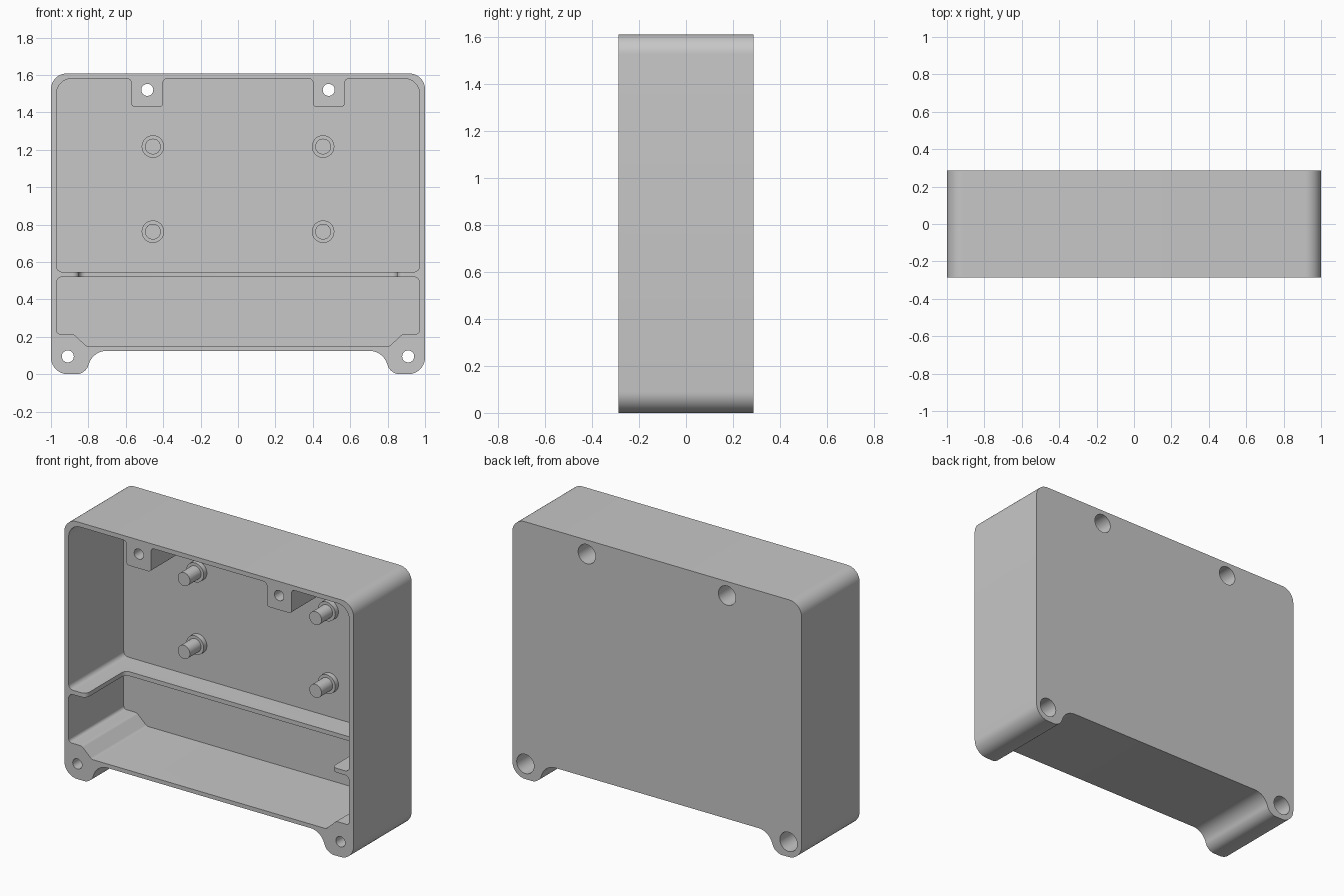
import bpy, bmesh, math
from mathutils import Vector

cube = bpy.data.objects.get("Cube")
if cube:
    bpy.data.objects.remove(cube, do_unlink=True)

FRONT, BACK, FLOOR = -0.287, 0.287, 0.257

grey = bpy.data.materials.new("plain grey")
grey.use_nodes = True
grey.diffuse_color = (0.57, 0.57, 0.57, 1)
grey.node_tree.nodes["Principled BSDF"].inputs["Base Color"].default_value = grey.diffuse_color


def fillet(corners, steps=10):
    """Round each (u, v, radius) corner of a closed outline."""
    out = []
    n = len(corners)
    for i, (u, v, r) in enumerate(corners):
        p = Vector((u, v, 0))
        if r == 0:
            out.append(p)
            continue
        a = (Vector((*corners[i - 1][:2], 0)) - p).normalized()
        b = (Vector((*corners[(i + 1) % n][:2], 0)) - p).normalized()
        half = a.angle(b) / 2
        centre = p + (a + b).normalized() * r / math.sin(half)
        start = (p + a * r / math.tan(half) - centre).normalized()
        end = (p + b * r / math.tan(half) - centre).normalized()
        out += [centre + start.slerp(end, k / steps).normalized() * r for k in range(steps + 1)]
    return out


def mirrored(half):
    """Rounded outline from its +x half, listed bottom to top."""
    return fillet(half + [(-u, v, r) for u, v, r in reversed(half)])


def prism(name, outline, lo, hi, axis="Y"):
    """Extrude an outline along Y (outline in x, z) or Z (outline in x, y)."""
    bm = bmesh.new()
    rings = []
    for d in (lo, hi):
        rings.append([bm.verts.new((p.x, d, p.y) if axis == "Y" else (p.x, p.y, d))
                      for p in outline])
    bm.faces.new(rings[0])
    bm.faces.new(rings[1])
    n = len(outline)
    for i in range(n):
        j = (i + 1) % n
        bm.faces.new((rings[0][i], rings[0][j], rings[1][j], rings[1][i]))
    bmesh.ops.recalc_face_normals(bm, faces=bm.faces)
    mesh = bpy.data.meshes.new(name)
    bm.to_mesh(mesh)
    bm.free()
    mesh.materials.append(grey)
    obj = bpy.data.objects.new(name, mesh)
    bpy.context.collection.objects.link(obj)
    return obj


def rod(name, x, z, r, lo, hi, sides=40):
    """Round rod along y."""
    turns = [math.tau * k / sides for k in range(sides)]
    circle = [Vector((x + r * math.cos(t), z + r * math.sin(t), 0)) for t in turns]
    return prism(name, circle, lo, hi)


def cut(target, cutter):
    cutter.hide_render = True
    mod = target.modifiers.new("cut", "BOOLEAN")
    mod.operation = "DIFFERENCE"
    mod.solver = "EXACT"
    mod.object = cutter
    bpy.context.view_layer.objects.active = target
    bpy.ops.object.modifier_apply(modifier=mod.name)
    bpy.data.objects.remove(cutter, do_unlink=True)


# Enclosure shell with two rounded feet
shell = prism("enclosure_shell", mirrored([
    (0.775, 0.125, 0.1), (0.815, 0, 0.07), (1, 0, 0.09), (1, 1.608, 0.085)]), FRONT, BACK)

# Upper compartment, leaving two screw tabs at the top
cut(shell, prism("upper_cutter", mirrored([
    (0.97, 0.547, 0.03), (0.97, 1.58, 0.08),
    (0.572, 1.58, 0.02), (0.572, 1.43, 0.02),
    (0.4, 1.43, 0.02), (0.4, 1.58, 0.02)]), FRONT - 0.1, FLOOR))

# Lower compartment with sloped corners above the feet
cut(shell, prism("lower_cutter", mirrored([
    (0.81, 0.15, 0.03), (0.88, 0.215, 0.03),
    (0.97, 0.215, 0.02), (0.97, 0.52, 0.03)]), FRONT - 0.1, FLOOR))

# Lowered middle of the dividing wall, with eased ends
cut(shell, prism("divider_cutter", mirrored([
    (0.85, 0.1, 0.035), (0.85, FRONT, 0.035),
    (0.93, FRONT, 0), (0.93, FRONT - 0.1, 0)][::-1]), 0.505, 0.562, "Z"))

# Screw holes with deep counterbores from the back
for side in (-1, 1):
    for x, z in ((0.91, 0.095), (0.485, 1.52)):
        cut(shell, rod("hole_cutter", side * x, z, 0.032, FRONT - 0.1, BACK + 0.1))
        cut(shell, rod("counterbore_cutter", side * x, z, 0.06, FRONT + 0.12, BACK + 0.1))

# Four stepped mounting pegs
parts = [shell]
for side, label in ((-1, "right"), (1, "left")):
    for z, level in ((0.762, "lower"), (1.217, "upper")):
        x = side * 0.455
        parts.append(rod(f"{level}_{label}_peg_collar", x, z, 0.06, 0.225, FLOOR + 0.01))
        parts.append(rod(f"{level}_{label}_peg", x, z, 0.042, 0.115, FLOOR + 0.01))

# Smooth rounded surfaces, crisp edges
bpy.ops.object.select_all(action="DESELECT")
for obj in parts:
    obj.select_set(True)
bpy.context.view_layer.objects.active = shell
bpy.ops.object.shade_smooth_by_angle(angle=math.radians(30))
